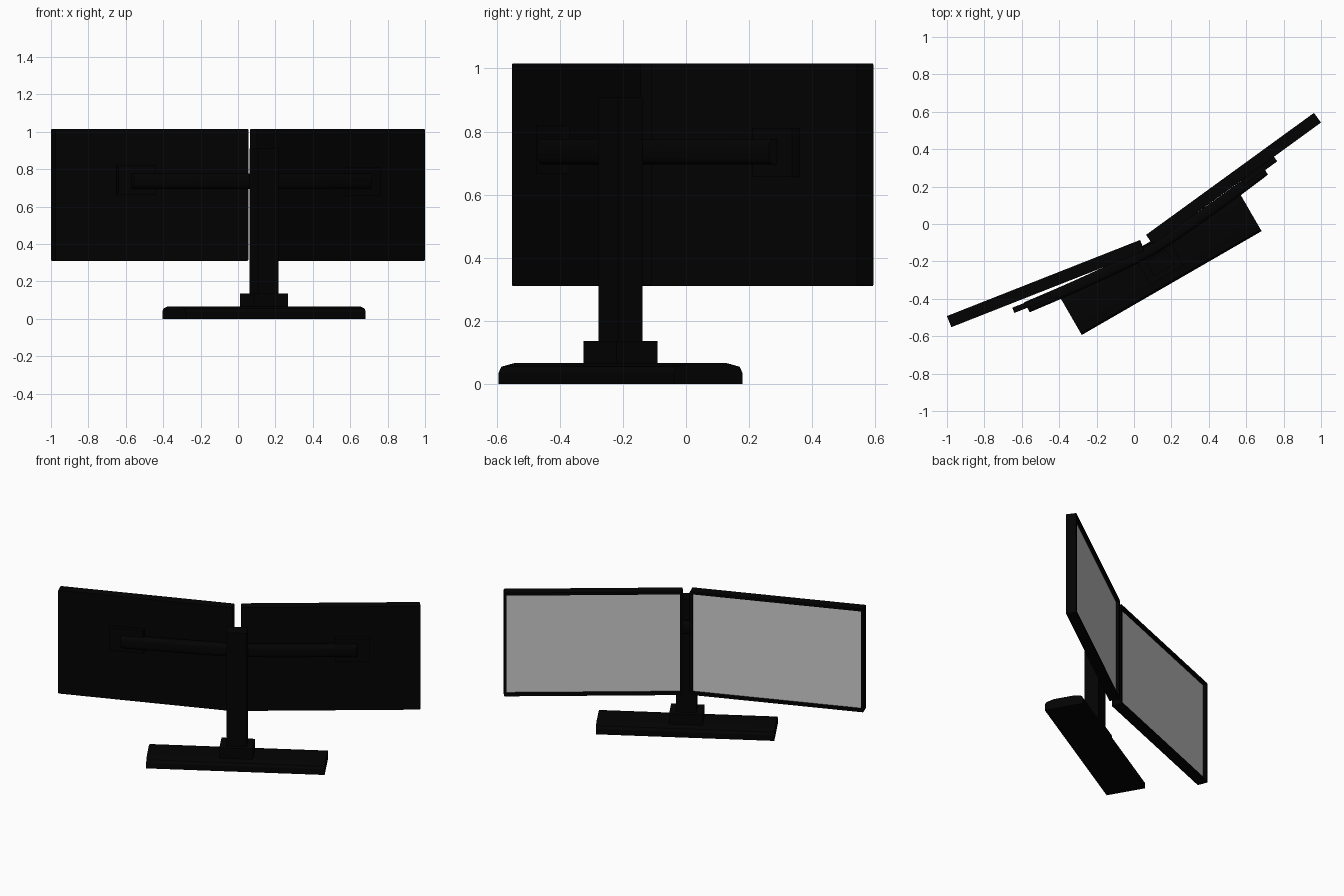
import bpy, bmesh
from math import radians, pi, sin, cos
from mathutils import Matrix

if "Cube" in bpy.data.objects:
    bpy.data.objects.remove(bpy.data.objects["Cube"])

black = bpy.data.materials.new("black_plastic")
black.diffuse_color = (0.0008, 0.0008, 0.0008, 1)
black.use_nodes = True
black.node_tree.nodes["Principled BSDF"].inputs["Base Color"].default_value = black.diffuse_color

# The stand is turned 30 degrees about the pole
STAND = Matrix.Translation((0.139, -0.2075, 0)) @ Matrix.Rotation(radians(30), 4, 'Z')


def finish(bm, name, matrix, mat=black, smooth=None):
    bmesh.ops.recalc_face_normals(bm, faces=bm.faces)
    me = bpy.data.meshes.new(name)
    bm.to_mesh(me)
    bm.free()
    ob = bpy.data.objects.new(name, me)
    bpy.context.collection.objects.link(ob)
    ob.matrix_world = matrix
    if mat:
        me.materials.append(mat)
    if smooth:
        bpy.ops.object.select_all(action='DESELECT')
        bpy.context.view_layer.objects.active = ob
        ob.select_set(True)
        bpy.ops.object.shade_smooth_by_angle(angle=radians(smooth))
    return ob


def box_mesh(size, loc=(0, 0, 0)):
    bm = bmesh.new()
    bmesh.ops.create_cube(bm, size=1, matrix=Matrix.Translation(loc) @ Matrix.Diagonal((*size, 1)))
    return bm


def box(name, size, loc, matrix, mat=black):
    return finish(box_mesh(size, loc), name, matrix, mat)


# Base: long bar with sloping front and back edges
bm = bmesh.new()
half = [(.125, 0), (.125, .037), (.115, .055), (.065, .067)]
profile = half + [(-v, z) for v, z in reversed(half)]
face = bm.faces.new([bm.verts.new((-.555, v, z)) for v, z in profile])
ext = bmesh.ops.extrude_face_region(bm, geom=[face])
bmesh.ops.translate(bm, vec=(1.11, 0, 0), verts=[v for v in ext["geom"] if isinstance(v, bmesh.types.BMVert)])
finish(bm, "base", STAND)

# Collar and pole
box("pole_collar", (.208, .15, .076), (0, 0, .098), STAND)
box("pole", (.126, .09, .85), (0, 0, .485), STAND)

# Bowed cross arm: rounded section swept along a shallow curve
bm = bmesh.new()
rings = []
N, S, E = 24, 16, .735


def rounded(t, r):
    return r * (1 if t > 0 else -1) * abs(t) ** .55


for i in range(N + 1):
    u = -E + 2 * E * i / N
    v = .083 + .067 * (abs(u) / E) ** 1.4
    angles = [2 * pi * (k + .5) / S for k in range(S)]
    rings.append([bm.verts.new((u, v + rounded(cos(a), .031), .736 + rounded(sin(a), .041))) for a in angles])
for r, s in zip(rings, rings[1:]):
    for k in range(S):
        j = (k + 1) % S
        bm.faces.new((r[k], r[j], s[j], s[k]))
bm.faces.new(rings[0])
bm.faces.new(rings[-1])
finish(bm, "cross_arm", STAND, smooth=40)

# Monitors: bezel body with deeply recessed screen, and mounting plate
W, T, H, B, D = 1.11, .064, .706, .018, .022
monitors = [("left", 21.5, (-.472, -.3185), (-.545, -.422), .743),
            ("right", 36, (.532, .242), (.670, .284), .733)]
for side, angle, centre, plate, plate_z in monitors:
    rot = Matrix.Rotation(radians(angle), 4, 'Z')
    m = Matrix.Translation((*centre, .663)) @ rot
    bm = box_mesh((W, T, H))
    corners = [e for e in bm.edges if abs((e.verts[0].co - e.verts[1].co).y) > .01]
    bmesh.ops.bevel(bm, geom=corners, offset=.007, segments=2, affect='EDGES', profile=.5)
    back = max(bm.faces, key=lambda f: f.calc_center_median().y)
    bmesh.ops.inset_region(bm, faces=[back], thickness=B, use_even_offset=True)
    # push the screen opening straight in
    walls = bmesh.ops.extrude_face_region(bm, geom=[back])
    bmesh.ops.translate(bm, vec=(0, -D, 0),
                        verts=[v for v in walls["geom"] if isinstance(v, bmesh.types.BMVert)])
    bmesh.ops.delete(bm, geom=[f for f in bm.faces if f == back], context='FACES')
    finish(bm, side + "_monitor_body", m)
    box(side + "_screen", (W - 2 * B, .003, H - 2 * B), (0, T / 2 - D, 0), m, None)

    p = Matrix.Translation((*plate, plate_z)) @ rot
    box(side + "_mount_plate", (.215, .03, .155), (0, 0, 0), p)
